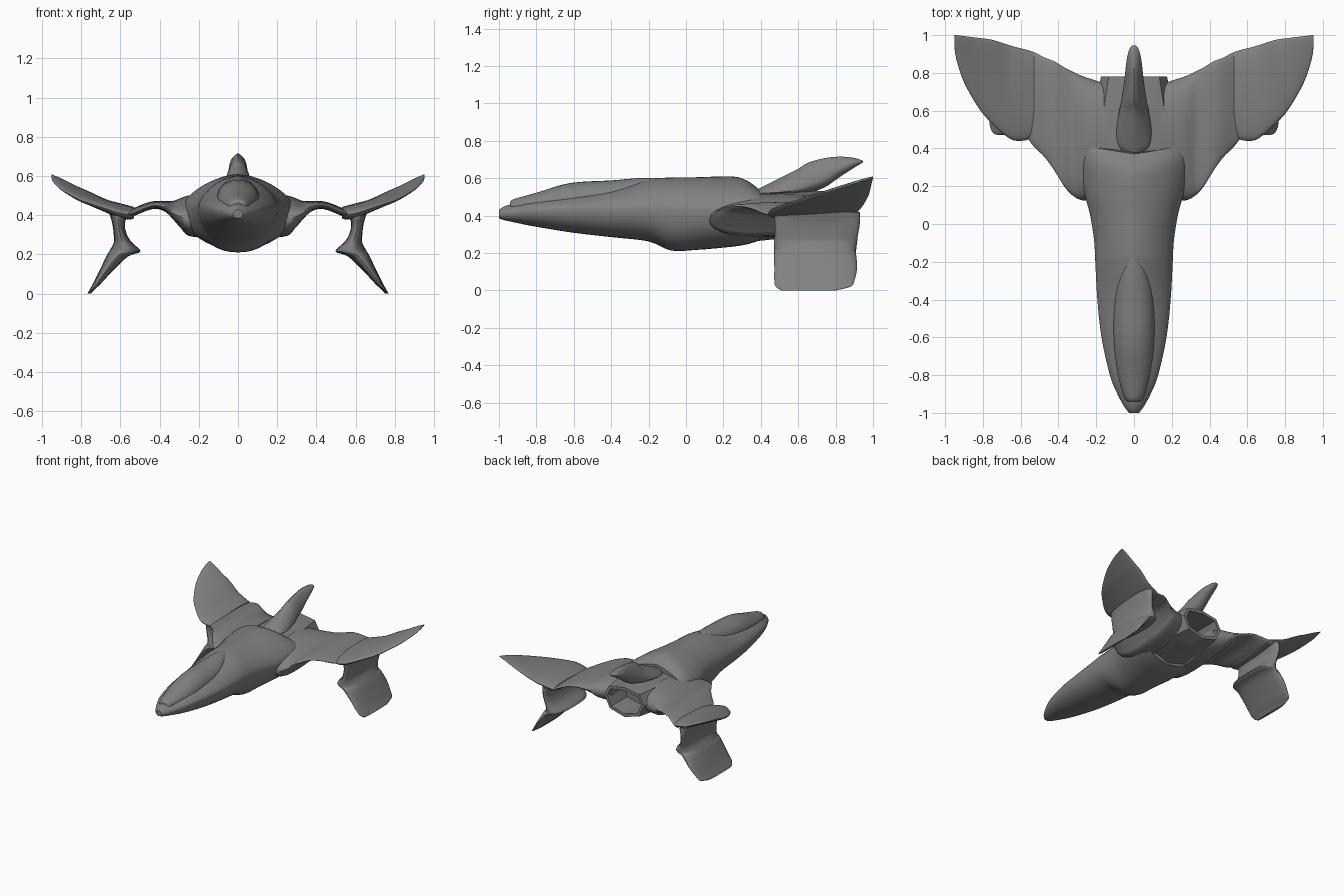
import bpy, bmesh
from math import cos, sin, pi

old = bpy.data.objects.get("Cube")
if old:
    bpy.data.objects.remove(old)

grey = bpy.data.materials.new("hull grey")
grey.use_nodes = True
grey.diffuse_color = (0.22, 0.22, 0.22, 1)
grey.node_tree.nodes["Principled BSDF"].inputs["Base Color"].default_value = (0.22, 0.22, 0.22, 1)


def spow(v, e):
    return (abs(v) ** e) * (1 if v >= 0 else -1)


def oval(n, top=2.0, low=2.0):
    """Unit superellipse with its own squareness above and below."""
    pts = []
    for i in range(n):
        a = 2 * pi * i / n
        e = 2 / (top if sin(a) >= 0 else low)
        pts.append((spow(cos(a), e), spow(sin(a), e)))
    return pts


def refine(rows, steps=4):
    """Smooth in-between stations through the given ones."""
    out = []
    for i in range(len(rows) - 1):
        a, b, c, d = (rows[max(0, min(len(rows) - 1, i + k))] for k in (-1, 0, 1, 2))
        for s in range(steps):
            t = s / steps
            out.append([q + t / 2 * (r - p + t * (2 * p - 5 * q + 4 * r - s3 + t * (3 * (q - r) + s3 - p)))
                        for p, q, r, s3 in zip(a, b, c, d)])
    return out + [list(rows[-1])]


def loft(name, rings, mirror=False, socket=0, angle=40):
    bm = bmesh.new()
    loops = [[bm.verts.new(p) for p in ring] for ring in rings]
    for a, b in zip(loops, loops[1:]):
        for i in range(len(a)):
            j = (i + 1) % len(a)
            bm.faces.new((a[i], a[j], b[j], b[i]))
    bm.faces.new(loops[0][::-1])
    end = bm.faces.new(loops[-1])
    bmesh.ops.recalc_face_normals(bm, faces=bm.faces[:])
    if socket:
        # rim, then a hollow pushed back into the part
        bmesh.ops.inset_region(bm, faces=[end], thickness=0.025)
        cap = bmesh.ops.extrude_face_region(bm, geom=[end])
        verts = [v for v in cap["geom"] if isinstance(v, bmesh.types.BMVert)]
        bmesh.ops.translate(bm, verts=verts, vec=(0, -socket, 0))
        bmesh.ops.delete(bm, geom=[end], context="FACES")
    mesh = bpy.data.meshes.new(name)
    bm.to_mesh(mesh)
    bm.free()
    obj = bpy.data.objects.new(name, mesh)
    bpy.context.collection.objects.link(obj)
    mesh.materials.append(grey)
    bpy.ops.object.select_all(action="DESELECT")
    obj.select_set(True)
    bpy.context.view_layer.objects.active = obj
    bpy.ops.object.shade_smooth_by_angle(angle=angle * pi / 180)
    if mirror:
        obj.modifiers.new("other side", "MIRROR")
    return obj


def body_rings(rows, shape, sweep=0):
    """Rings along y from rows of y, half width, low, middle, top."""
    rings = []
    for y, w, lo, mid, hi in rows:
        bend = sweep * max(0, min(1, (y - 0.1) / 0.2))
        rings.append([(w * u, y + bend * abs(w * u), mid + v * ((hi - mid) if v > 0 else (mid - lo)))
                      for u, v in shape])
    return rings


def wing_rings(rows):
    """Rings along x from rows of x, front y, back y, front z, back z, half thickness."""
    return [[(x, y0 + (y1 - y0) * (1 + u) / 2, z0 + (z1 - z0) * (1 + u) / 2 + t * v)
             for u, v in oval(28, 2.2, 2.2)] for x, y0, y1, z0, z1, t in rows]


# Main hull, ending in a chevron cowl
hull = [(-1, .025, .385, .405, .43), (-.97, .05, .375, .41, .45), (-.9, .088, .36, .42, .468),
        (-.8, .128, .34, .43, .49), (-.6, .172, .308, .435, .52), (-.4, .194, .285, .435, .55),
        (-.2, .205, .262, .435, .595), (-.08, .212, .213, .43, .603), (.06, .235, .217, .43, .605),
        (.15, .262, .224, .43, .608), (.26, .285, .235, .43, .608), (.32, .29, .245, .43, .59),
        (.37, .29, .26, .43, .555)]
loft("hull", body_rings(refine(hull), oval(40, 1.65, 2.2), .17))

# Raised canopy on the nose
canopy = [(-.94, .03, .42, .44, .47), (-.92, .05, .42, .45, .488), (-.8, .085, .42, .46, .522),
          (-.62, .108, .43, .48, .574), (-.4, .105, .45, .5, .588), (-.26, .075, .48, .53, .6),
          (-.18, .03, .52, .56, .6)]
loft("canopy", body_rings(refine(canopy), oval(28, 1.9)))

# Rear deck and hollow exhaust
rear = [(.25, .24, .25, .4, .53), (.42, .24, .268, .41, .53), (.6, .21, .285, .42, .535),
        (.78, .175, .295, .43, .53)]
loft("exhaust_body", body_rings(refine(rear), oval(8, 2.6, 2.3)), socket=.2, angle=25)

# Swept dorsal fin
dorsal = [(.36, .02, .5, .51, .53), (.41, .08, .5, .52, .555), (.5, .092, .51, .525, .6),
          (.6, .078, .515, .54, .65), (.65, .068, .52, .56, .682), (.74, .054, .55, .6, .707),
          (.82, .045, .605, .65, .715), (.89, .035, .65, .68, .71), (.93, .022, .675, .688, .7),
          (.945, .008, .683, .688, .693)]
loft("dorsal_fin", body_rings(refine(dorsal), oval(24, 1.5, 2)))

# Inner gull wings, thick where they meet the hull
inner = [(.14, .13, .74, .38, .42, .115), (.25, .125, .775, .375, .42, .1), (.29, .13, .79, .39, .43, .075),
         (.33, .155, .81, .41, .44, .045), (.37, .2, .83, .438, .45, .027), (.42, .28, .86, .45, .455, .02),
         (.47, .35, .88, .438, .445, .02), (.53, .41, .91, .413, .42, .02), (.56, .45, .915, .405, .41, .015)]
loft("inner_wings", wing_rings(refine(inner)), mirror=True)

# Outer wings, rising to swept tips
outer = [(.53, .47, .91, .405, .42, .028), (.56, .447, .92, .403, .425, .034), (.62, .44, .935, .415, .442, .034),
         (.67, .46, .95, .432, .46, .03), (.75, .53, .975, .458, .505, .025), (.82, .61, .985, .484, .54, .02),
         (.9, .75, .995, .53, .583, .013), (.94, .87, 1, .568, .602, .008), (.95, .93, 1, .585, .607, .005)]
loft("outer_wings", wing_rings(refine(outer)), mirror=True)

# Kinked lower fins: z, inner x, outer x, front y, back y
fins = [(.42, .55, .66, .47, .93), (.36, .577, .642, .475, .93), (.3, .566, .634, .475, .92),
        (.26, .54, .634, .47, .915), (.215, .497, .657, .47, .91), (.19, .56, .672, .47, .91),
        (.12, .635, .705, .472, .915), (.05, .7, .74, .472, .9), (.02, .732, .757, .48, .88),
        (0, .75, .768, .51, .8)]
loft("lower_fins", [[((a + b) / 2 + (b - a) / 2 * u, (f + k) / 2 + (k - f) / 2 * v, z)
                     for u, v in oval(28, 2.4, 2.4)] for z, a, b, f, k in refine(fins)], mirror=True)
